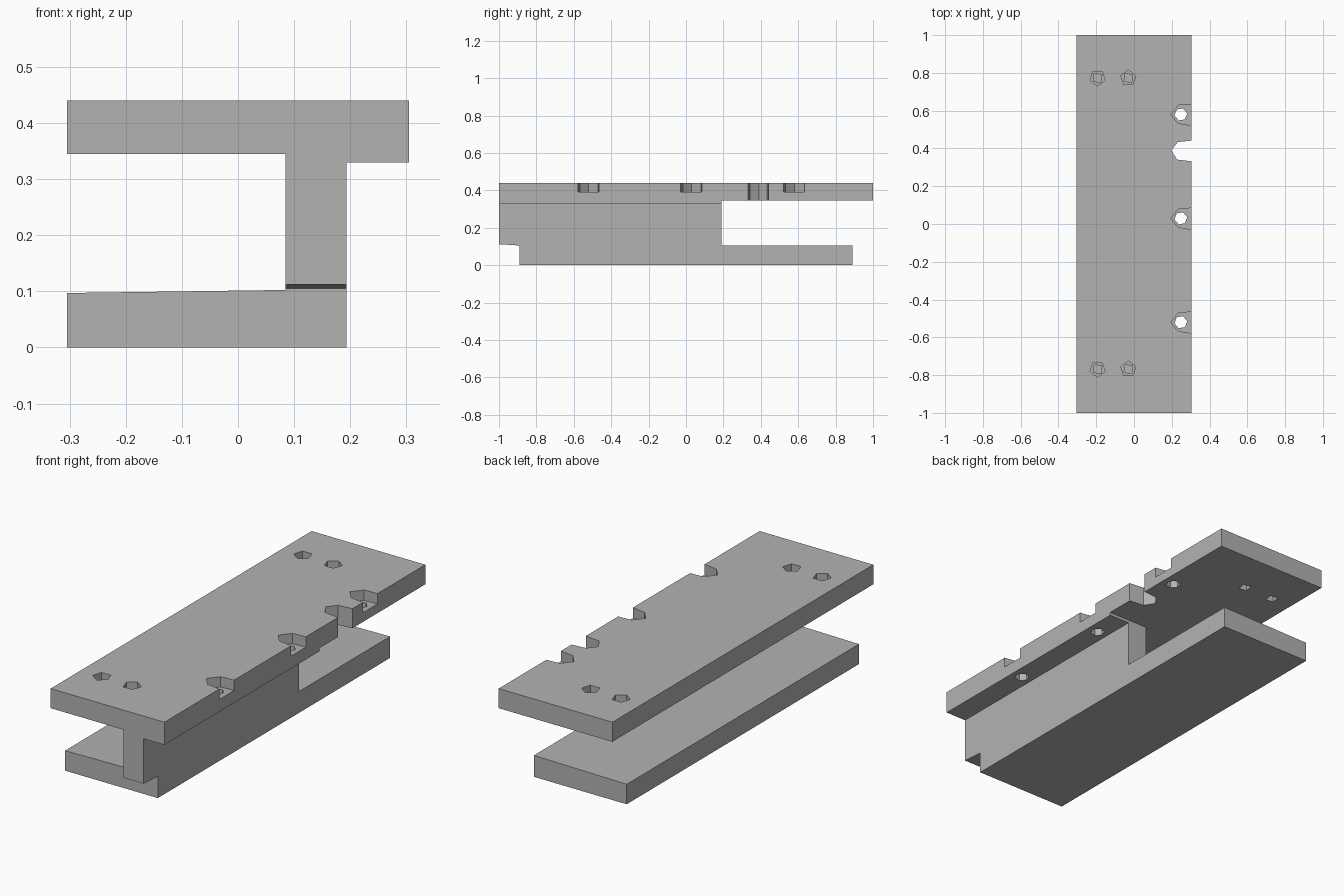
import bpy, bmesh
from math import cos, sin, radians
from mathutils import Vector

if "Cube" in bpy.data.objects:
    bpy.data.objects.remove(bpy.data.objects["Cube"], do_unlink=True)

GREY = (0.45, 0.45, 0.45, 1)
mat = bpy.data.materials.new("plain grey")
mat.use_nodes = True
mat.diffuse_color = GREY
mat.node_tree.nodes["Principled BSDF"].inputs["Base Color"].default_value = GREY


def prism(name, points, axis, start, end):
    """Extrude a flat outline along x, y or z."""
    place = {"x": lambda a, b: (start, a, b),
             "y": lambda a, b: (a, start, b),
             "z": lambda a, b: (a, b, start)}[axis]
    shift = Vector([(end - start) * (axis == k) for k in "xyz"])
    bm = bmesh.new()
    face = bm.faces.new([bm.verts.new(place(a, b)) for a, b in points])
    new = bmesh.ops.extrude_face_region(bm, geom=[face])["geom"]
    moved = [v for v in new if isinstance(v, bmesh.types.BMVert)]
    bmesh.ops.translate(bm, verts=moved, vec=shift)
    bmesh.ops.recalc_face_normals(bm, faces=bm.faces)
    mesh = bpy.data.meshes.new(name)
    bm.to_mesh(mesh)
    bm.free()
    mesh.materials.append(mat)
    obj = bpy.data.objects.new(name, mesh)
    bpy.context.collection.objects.link(obj)
    return obj


def rect(a0, a1, b0, b1):
    return [(a0, b0), (a1, b0), (a1, b1), (a0, b1)]


def ngon(x, y, radius, sides, turn):
    angles = [radians(turn + 360 * i / sides) for i in range(sides)]
    return [(x + radius * cos(a), y + radius * sin(a)) for a in angles]


def combine(target, tool, operation):
    mod = target.modifiers.new(operation.lower(), "BOOLEAN")
    mod.operation, mod.object, mod.solver = operation, tool, "EXACT"
    bpy.context.view_layer.objects.active = target
    bpy.ops.object.modifier_apply(modifier=mod.name)
    bpy.data.objects.remove(tool, do_unlink=True)


LEFT, RIGHT, WEB_IN, WEB_OUT = -0.305, 0.305, 0.085, 0.193
TOP, UNDER, FLOOR = 0.44, 0.345, 0.39
WEB_END = 0.19

# Top plate, thicker lip, upright web and tapered base plate
beam = prism("flanged_beam", rect(LEFT, RIGHT, UNDER, TOP), "y", -1, 1)
lip = prism("lip", rect(0.15, RIGHT, 0.33, 0.38), "y", -1, WEB_END)
web_side = [(-1, 0.112), (-0.89, 0.105), (-0.89, 0.05),
            (WEB_END, 0.05), (WEB_END, 0.4), (-1, 0.4)]
web = prism("web", web_side, "x", WEB_IN, WEB_OUT)
base_end = [(LEFT, 0), (WEB_OUT, 0), (WEB_OUT, 0.104), (LEFT, 0.097)]
base = prism("base_plate", base_end, "y", -0.89, 0.89)
for part in (lip, web, base):
    combine(beam, part, "UNION")

# Edge pockets with bolt holes
for y in (-0.52, 0.03, 0.58):
    outline = [(0.35, y + 0.057), (0.236, y + 0.05), (0.195, y),
               (0.234, y - 0.047), (0.35, y - 0.066)]
    combine(beam, prism("pocket", outline, "z", FLOOR, 0.5), "DIFFERENCE")
    hole = prism("hole", ngon(0.248, y, 0.034, 6, 10), "z", 0.3, 0.5)
    combine(beam, hole, "DIFFERENCE")

# Open slot through the edge
slot = [(0.35, 0.446), (0.232, 0.434), (0.197, 0.39),
        (0.228, 0.341), (0.35, 0.327)]
combine(beam, prism("slot", slot, "z", 0.3, 0.5), "DIFFERENCE")

# Countersunk holes near both ends
for y in (-0.768, 0.773):
    for x, turn in ((-0.193, -90), (-0.03, -54)):
        sink = prism("sink", ngon(x, y, 0.042, 5, turn), "z", FLOOR, 0.5)
        combine(beam, sink, "DIFFERENCE")
        hole = prism("hole", ngon(x, y, 0.029, 4, 38), "z", 0.3, 0.5)
        combine(beam, hole, "DIFFERENCE")
